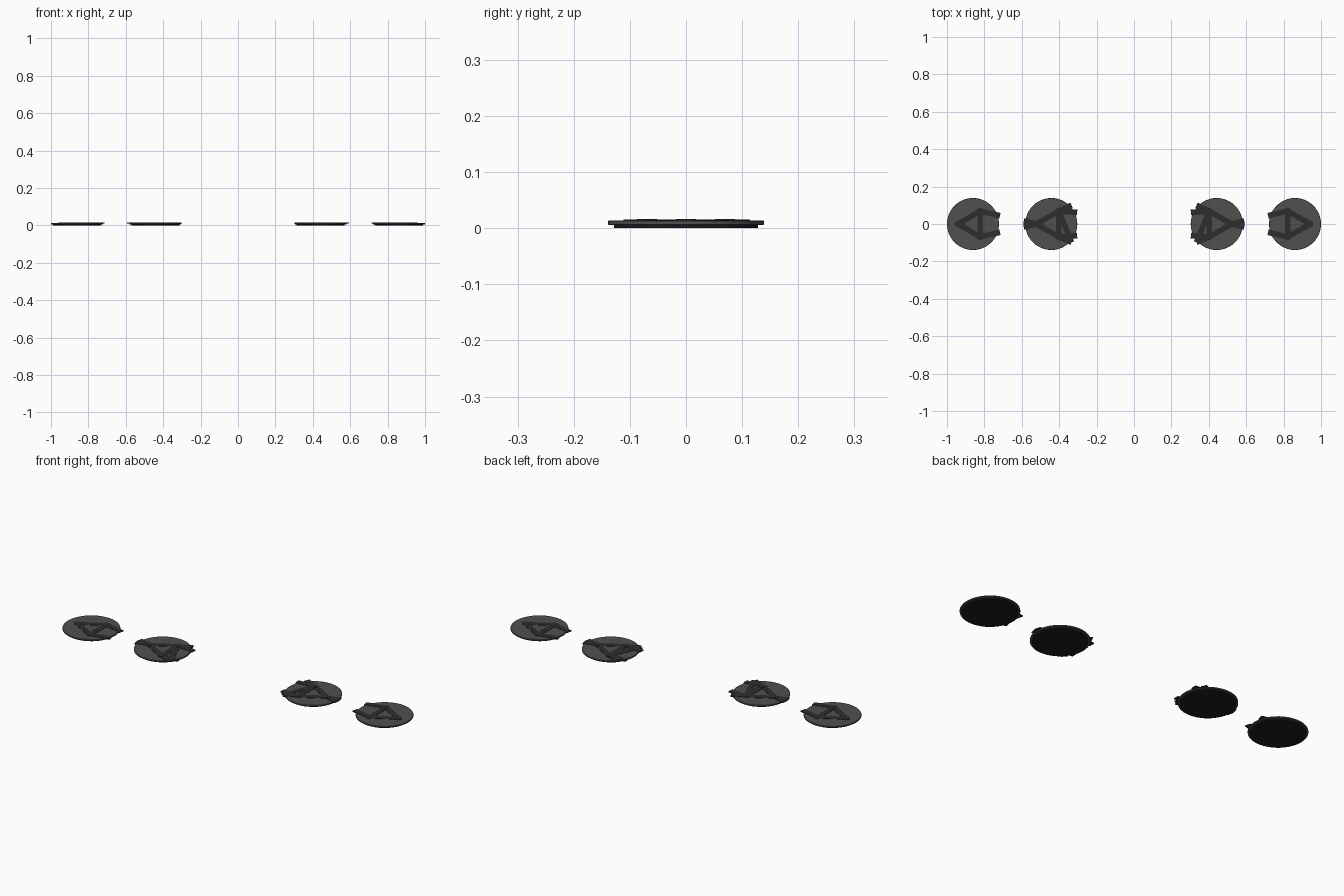
import bpy, math
from mathutils import Vector

if "Cube" in bpy.data.objects:
    bpy.data.objects.remove(bpy.data.objects["Cube"])


def material(name, v):
    m = bpy.data.materials.new(name)
    m.diffuse_color = (v, v, v * 1.03, 1)
    m.use_nodes = True
    m.node_tree.nodes["Principled BSDF"].inputs["Base Color"].default_value = m.diffuse_color
    return m


PLATE = material("plate_grey", 0.08)
RIB = material("rib_dark", 0.027)
FOOT = material("foot_black", 0.012)
R = 0.139          # plate radius
NODE = 0.08        # distance of the three nodes from the plate centre


def disc(name, x, y, r, z0, z1, mat, sides=48, bevel=0.0):
    bpy.ops.mesh.primitive_cylinder_add(vertices=sides, radius=r, depth=z1 - z0,
                                        location=(x, y, (z0 + z1) / 2))
    o = bpy.context.object
    o.name = name
    o.data.materials.append(mat)
    if bevel:
        b = o.modifiers.new("edge", "BEVEL")
        b.width, b.segments = bevel, 1
    bpy.ops.object.shade_smooth_by_angle()


def bar(name, a, b, z0=0.010, z1=0.0150, width=0.030):
    a, b = Vector(a), Vector(b)
    d, c = b - a, (a + b) / 2
    bpy.ops.mesh.primitive_cube_add(size=1, location=(c.x, c.y, (z0 + z1) / 2),
                                    rotation=(0, 0, math.atan2(d.y, d.x)))
    o = bpy.context.object
    o.name = name
    o.scale = (d.length, width, z1 - z0)
    o.data.materials.append(RIB)


def station(name, cx, side, struts):
    # round foot and plate
    disc(name + "_foot", cx, 0, 0.128, 0, 0.006, FOOT)
    disc(name + "_plate", cx, 0, R, 0.006, 0.0135, PLATE, bevel=0.001)
    # triangle of ribs with its apex pointing outward (or inward) along x
    def world(p):
        return (cx + side * p[0], p[1])
    nodes = [(NODE * math.cos(math.radians(t)), NODE * math.sin(math.radians(t)))
             for t in (0, 120, 240)]
    for i in range(3):
        bar(name + "_rib", world(nodes[i]), world(nodes[(i + 1) % 3]))
        disc(name + "_node", *world(nodes[i]), 0.018, 0.010, 0.0160, RIB, 16)
    # struts running from a node past the rim, cut off there
    for i, end in struts:
        bar(name + "_strut", world(nodes[i]), world(end), z1=0.0153)


outer_struts = [(1, (-0.144, 0.044)), (2, (-0.144, -0.044))]
inner_struts = [(0, (0.147, 0.017)), (0, (0.147, -0.017)),
                (1, (-0.138, 0.062)), (2, (-0.138, -0.062)),
                (1, (-0.108, 0.100)), (1, (-0.108, -0.098)), (2, (-0.108, -0.098))]

for s, label in ((-1, "left"), (1, "right")):
    station(label + "_outer", s * 0.861, s, outer_struts)
    station(label + "_inner", s * 0.442, s, inner_struts)
